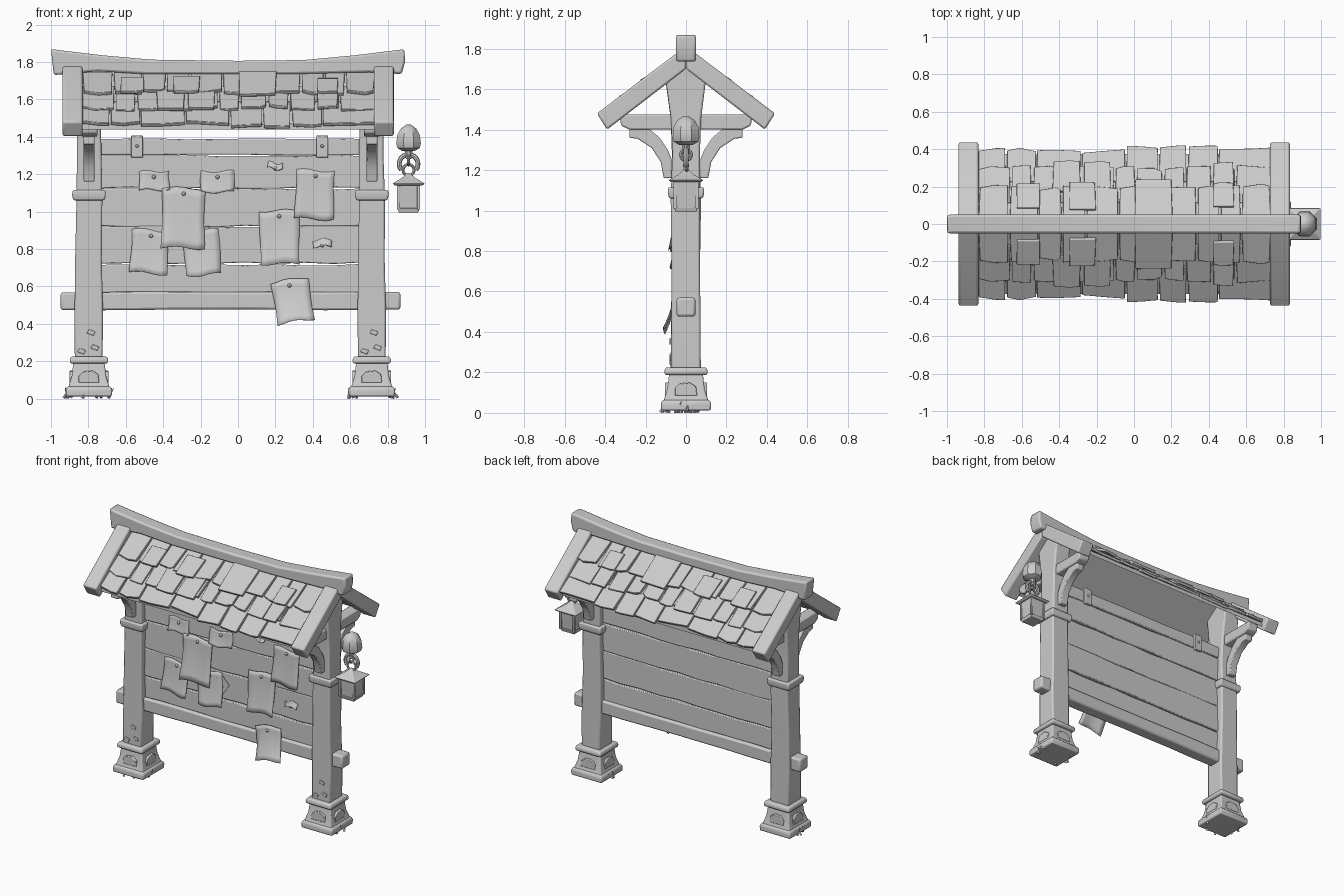
import bpy, bmesh, math, random
from mathutils import Vector, Matrix

if "Cube" in bpy.data.objects:
    bpy.data.objects.remove(bpy.data.objects["Cube"])

random.seed(4)
R = random.uniform


def finish(name, bm, bevel=0.0, solid=0.0, mirror_y=False):
    bmesh.ops.recalc_face_normals(bm, faces=bm.faces)
    me = bpy.data.meshes.new(name)
    bm.to_mesh(me)
    bm.free()
    ob = bpy.data.objects.new(name, me)
    bpy.context.collection.objects.link(ob)
    if mirror_y:
        m = ob.modifiers.new("mirror", 'MIRROR')
        m.use_axis = (False, True, False)
        m.use_mirror_merge = False
    if solid:
        ob.modifiers.new("solid", 'SOLIDIFY').thickness = solid
    if bevel:
        m = ob.modifiers.new("bevel", 'BEVEL')
        m.width, m.segments, m.limit_method = bevel, 2, 'ANGLE'
    return ob


def prism(name, pts, axis, lo, hi, bevel=0.008, mirror_y=False):
    """Extrude a 2D outline: axis 'x' takes (y, z) points, axis 'y' takes (x, z)."""
    bm = bmesh.new()
    put = (lambda u, v, w: (w, u, v)) if axis == 'x' else (lambda u, v, w: (u, w, v))
    a, b = [[bm.verts.new(put(u, v, w)) for u, v in pts] for w in (lo, hi)]
    bm.faces.new(a)
    bm.faces.new(b)
    for i in range(len(a)):
        j = (i + 1) % len(a)
        bm.faces.new((a[i], a[j], b[j], b[i]))
    return finish(name, bm, bevel, mirror_y=mirror_y)


def box(name, x0, x1, y0, y1, z0, z1, bevel=0.008):
    return prism(name, [(x0, z0), (x1, z0), (x1, z1), (x0, z1)], 'y', y0, y1, bevel)


def loft(name, cx, rings, n=4, bevel=0.008, jitter=0.0):
    """Stack n-sided rings given as (z, half width x, half width y)."""
    bm = bmesh.new()
    k = 1 / math.cos(math.pi / n)
    loops = []
    for z, hx, hy in rings:
        dx, dy = R(-jitter, jitter), R(-jitter, jitter)
        loops.append([bm.verts.new((cx + dx + hx * k * math.cos((2 * i + 1) * math.pi / n),
                                    dy + hy * k * math.sin((2 * i + 1) * math.pi / n), z))
                      for i in range(n)])
    for a, b in zip(loops, loops[1:]):
        for i in range(n):
            j = (i + 1) % n
            bm.faces.new((a[i], a[j], b[j], b[i]))
    bm.faces.new(loops[0])
    bm.faces.new(loops[-1])
    return finish(name, bm, bevel)


# Two posts with stone bases, collars, tie beams, knee braces and rafters
brace = [(.07, 1.16), (.11, 1.16), (.125, 1.24), (.17, 1.31), (.24, 1.355), (.28, 1.36),
         (.28, 1.41), (.19, 1.41), (.13, 1.36), (.09, 1.30), (.07, 1.25)]
rafter = [(0, 1.80), (.05, 1.775), (.44, 1.48), (.39, 1.40), (0, 1.70)]
arch = [(-.055, .085), (.055, .085), (.05, .13), (.02, .15), (-.03, .145), (-.055, .12)]
for side, cx, rx in (("left", -.797, -.885), ("right", .715, .78)):
    loft(side + "_post", cx, [(.18, .074, .074), (.45, .076, .072), (.75, .071, .07), (1.06, .069, .073),
                              (1.28, .066, .068), (1.45, .064, .074), (1.65, .062, .10),
                              (1.73, .06, .03)], jitter=.003, bevel=.01)
    loft(side + "_collar", cx, [(1.06, .083, .083), (1.085, .09, .09), (1.115, .088, .088)])
    loft(side + "_base_foot", cx, [(.012, .122, .122), (.05, .124, .124), (.065, .115, .115)])
    loft(side + "_base_body", cx, [(.055, .112, .112), (.12, .092, .092), (.195, .083, .083)])
    loft(side + "_base_cap", cx, [(.187, .098, .104), (.205, .104, .108), (.225, .096, .1)])
    prism(side + "_base_panel", [(cx + u, v) for u, v in arch], 'y', -.104, .104, .004)
    prism(side + "_base_side_panel", arch, 'x', cx - .104, cx + .104, .004)
    prism(side + "_tie_beam", [(-.33, 1.475), (-.32, 1.42), (-.28, 1.40), (.28, 1.40),
                               (.32, 1.42), (.33, 1.475)], 'x', cx - .04, cx + .045)
    prism(side + "_knee_brace", brace, 'x', cx - .028, cx + .03, .006, mirror_y=True)
    prism(side + "_rafter", rafter, 'x', rx - .053, rx + .053, .01, mirror_y=True)

# Ridge beam, swept up at both ends
prism("ridge_beam", [(-1, 1.87), (-.95, 1.862), (-.72, 1.835), (-.46, 1.812), (0, 1.806), (.35, 1.81),
                     (.62, 1.835), (.89, 1.868), (.893, 1.80), (.875, 1.735), (.7, 1.745), (.3, 1.735),
                     (-.5, 1.735), (-.75, 1.75), (-.985, 1.73)], 'y', -.05, .05, .012)


# Roof: one slope in (x, distance down, height) coordinates, mirrored to the back
def slope(x, s, h):
    return (x, -.8 * s - .6 * h, 1.75 - .6 * s + .8 * h)


def shingle(bm, x0, x1, s0, s1, h0, h1, t, j=.012):
    xm = (x0 + x1) / 2 + R(-.03, .03)
    out = [(x0 + .004, s0, h0), (x1 - .004, s0, h0),
           (x1 - R(.002, .012), s1 + R(-j, j), h1 + R(-.005, .006)),
           (xm, s1 + R(0, j), h1), (x0 + R(.002, .012), s1 + R(-j, j), h1 + R(-.005, .006))]
    a = [bm.verts.new(slope(x, s, h)) for x, s, h in out]
    b = [bm.verts.new(slope(x, s, h - t)) for x, s, h in out]
    bm.faces.new(a)
    bm.faces.new(b)
    for i in range(5):
        k = (i + 1) % 5
        bm.faces.new((a[i], a[k], b[k], b[i]))


bm = bmesh.new()
for s0, s1, lift, wide in ((.28, .49, .012, .2), (.14, .355, .022, .15), (.02, .215, .03, .15)):
    x = -.835
    while x < .73:
        x1 = x + wide * R(.75, 1.2)
        if x1 > .66:
            x1 = .735
        shingle(bm, x, x1, s0, s1 + R(-.02, .015), .008, lift + R(0, .012), .02)
        x = x1
for x0, x1, s0, s1 in ((-.63, -.5, .09, .235), (-.35, -.2, .08, .24), (0, .21, .04, .26), (.42, .54, .1, .24),
                       (-.44, -.28, .2, .385), (-.27, -.12, .21, .38), (.42, .54, .22, .375)):
    shingle(bm, x0, x1, s0, s1, .03, .048, .018, .006)
finish("roof_shingles", bm, .003, mirror_y=True)
prism("roof_deck", [(0, 1.75), (-.375, 1.469), (-.375, 1.438), (0, 1.72)], 'x', -.84, .74, 0, True)


# Notice board planks with uneven edges, then rails
def plank(name, x0, x1, z0, z1, hy, j, bevel=.006):
    n = 9
    xs = [x0 + (x1 - x0) * i / n for i in range(n + 1)]
    pts = [(x, z0 + R(0, j)) for x in xs] + [(x, z1 - R(0, j)) for x in reversed(xs)]
    prism(name, pts, 'y', -hy, hy, bevel)


for i, (z0, z1) in enumerate(((.56, .721), (.719, .925), (.915, 1.125), (1.12, 1.305))):
    plank("board_plank_%d" % i, -.75, .67, z0, z1, .025 + .003 * (i % 2), .010)
plank("top_rail", -.75, .67, 1.30, 1.392, .035, .006)
plank("bottom_beam", -.948, .868, .472, .572, .046, .006, .012)
for i, x in enumerate((-.54, .45)):
    box("rail_bracket_%d" % i, x - .031, x + .031, -.047, .047, 1.288, 1.408, .005)
    for y in (-.049, .049):
        bm = bmesh.new()
        bmesh.ops.create_uvsphere(bm, u_segments=8, v_segments=6, radius=.009,
                                  matrix=Matrix.Translation((x, y, 1.35)))
        finish("bracket_nail_%d" % i, bm)


# Curled paper notices with pins: (centre x, top z, width, height, tilt degrees, depth, curl)
def paper(i, x, z, w, h, tilt, y, curl):
    bm = bmesh.new()
    bmesh.ops.create_grid(bm, x_segments=6, y_segments=8, size=.5)
    rot = Matrix.Rotation(math.radians(tilt), 3, 'Y')
    ph = R(0, 6)
    for v in bm.verts:
        t = .5 - v.co.y
        p = rot @ Vector((v.co.x * w * (1 + .03 * math.sin(5 * t + ph)), 0,
                          -t * h + .008 * math.sin(v.co.x * 6 + ph)))
        v.co = Vector((x, y, z)) + p
        v.co.y -= curl * t * t + .006 * (1 + math.sin(4 * v.co.x / w + ph)) * t
    finish("paper_notice_%d" % i, bm, solid=.004)
    bm = bmesh.new()
    bmesh.ops.create_uvsphere(bm, u_segments=8, v_segments=6, radius=.011,
                              matrix=Matrix.Translation((x, y - .006, z - .03)))
    finish("notice_pin_%d" % i, bm)


for i, p in enumerate(((-.29, 1.125, .23, .32, 1, -.046, .03), (.22, 1.005, .21, .285, -1, -.042, .03),
                       (.275, .635, .2, .225, -9, -.052, .05), (.415, 1.22, .205, .26, 2, -.033, .015),
                       (-.11, 1.215, .18, .11, 0, -.032, .012), (-.465, .9, .2, .23, 4, -.034, .02),
                       (-.2, .9, .19, .24, -4, -.036, .025), (-.45, 1.215, .16, .10, -2, -.032, .01),
                       (.45, .85, .1, .035, -3, -.032, .008), (.2, 1.26, .08, .03, 5, -.032, .008))):
    paper(i, *p)
prism("torn_scrap", [(-.115, .91), (-.045, .835), (-.11, .74)], 'y', -.036, -.032, 0)

# Hanging lantern: cap, chain links, roof and glass body
LX = .912
loft("lantern_cap", LX, [(1.325, .035, .035), (1.34, .06, .06), (1.365, .066, .066), (1.41, .06, .062),
                         (1.445, .04, .045), (1.465, .012, .014)], n=8, bevel=0)
loft("lantern_stem", LX, [(1.28, .014, .014), (1.33, .022, .022)], n=8, bevel=0)


def ring(name, z, r, tube, turn, sweep=1.0):
    n, m = 20, 8
    bm = bmesh.new()
    loops = []
    full = sweep == 1.0
    for i in range(n if full else n + 1):
        a = math.pi / 2 + (i / n - .5) * 2 * math.pi * sweep
        c = []
        for k in range(m):
            b = 2 * math.pi * k / m
            q = r + tube * math.cos(b)
            p = Matrix.Rotation(turn, 3, 'Z') @ Vector((q * math.cos(a), tube * math.sin(b), q * math.sin(a)))
            c.append(bm.verts.new(p + Vector((LX, 0, z))))
        loops.append(c)
    for i in range(n):
        a, b = loops[i], loops[(i + 1) % len(loops)]
        for k in range(m):
            bm.faces.new((a[k], a[(k + 1) % m], b[(k + 1) % m], b[k]))
    if not full:
        bm.faces.new(loops[0])
        bm.faces.new(loops[-1])
    finish(name, bm)


ring("lantern_hook", 1.255, .05, .013, 0, .72)
ring("lantern_link_upper", 1.275, .026, .008, math.pi / 2)
ring("lantern_link_lower", 1.222, .03, .008, .2)
loft("lantern_roof", LX, [(1.14, .075, .075), (1.15, .086, .086), (1.18, .035, .035), (1.205, .008, .008)],
     bevel=.003)
loft("lantern_body", LX, [(1.015, .05, .05), (1.145, .06, .06)], bevel=.003)
loft("lantern_bottom", LX, [(.995, .052, .052), (1.018, .058, .058)], bevel=.003)
for sx in (-1, 1):
    for sy in (-1, 1):
        x, y = LX + sx * .054, sy * .054
        box("lantern_corner_bar", x - .008, x + .008, y - .008, y + .008, 1.01, 1.145, .002)

# Stone chips and grass tufts around the bases
for cx in (-.797, .715):
    for k in range(9):
        a = R(0, 6.28)
        bm = bmesh.new()
        bmesh.ops.create_cone(bm, segments=4, radius1=.009, radius2=.001, depth=.06, cap_ends=True,
                              matrix=Matrix.Translation((cx + .122 * math.cos(a), .115 * math.sin(a), .03))
                              @ Matrix.Rotation(R(-.6, .6), 4, 'Y') @ Matrix.Rotation(R(-.5, .5), 4, 'X'))
        finish("grass_blade", bm)
    for dx, z in ((.03, .27), (.01, .35), (-.04, .25)):
        prism("post_chip", [(cx + dx - .022, z), (cx + dx + .015, z - .014), (cx + dx + .024, z + .008),
                            (cx + dx - .01, z + .02)], 'y', -.081, -.06, .003)

# Soft shading with crisp edges
bpy.ops.object.select_all(action='SELECT')
bpy.context.view_layer.objects.active = bpy.data.objects["ridge_beam"]
bpy.ops.object.shade_smooth_by_angle(angle=math.radians(35))
